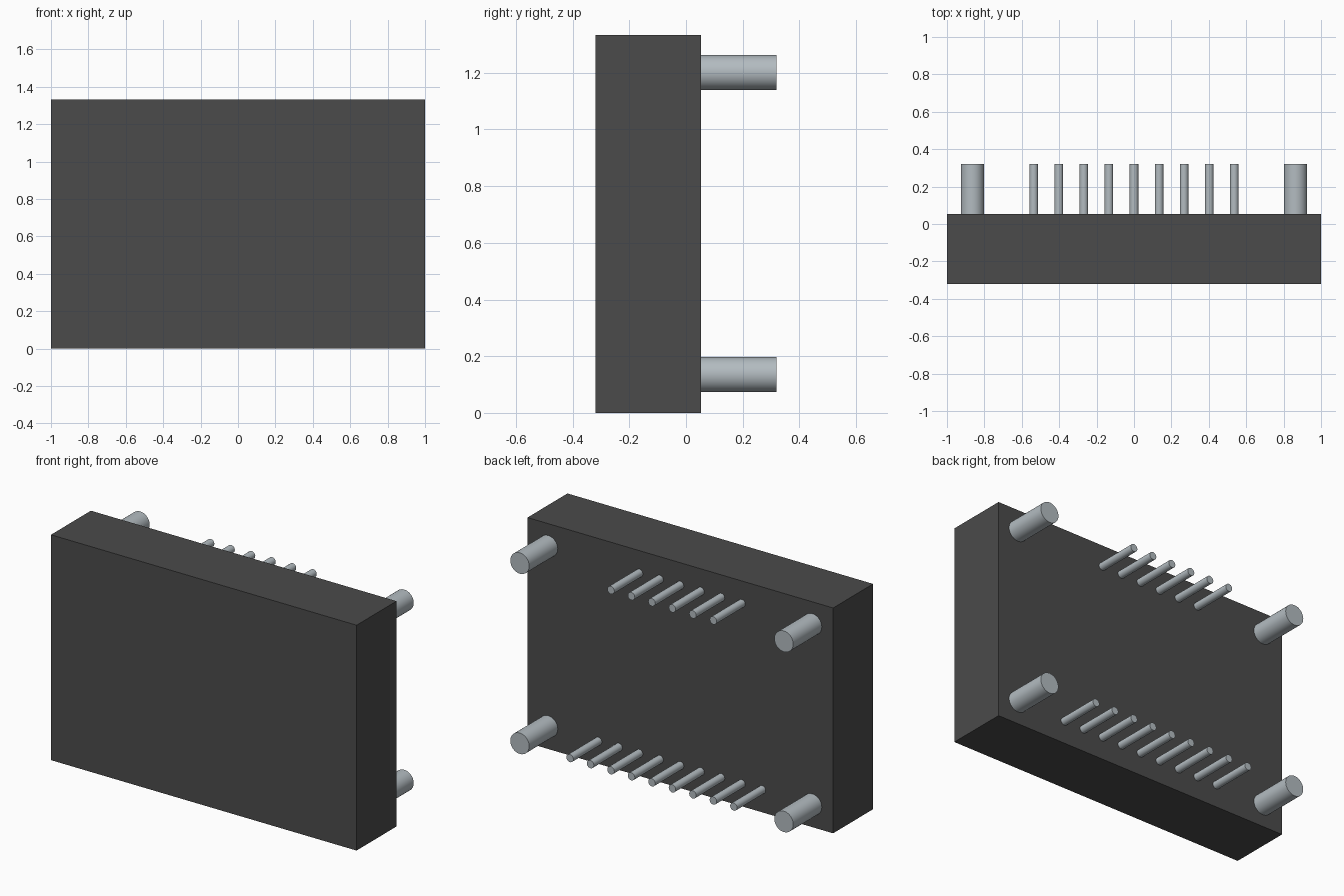
import bpy
import math

cube = bpy.data.objects.get("Cube")
if cube:
    bpy.data.objects.remove(cube, do_unlink=True)


def make_material(name, rgb):
    mat = bpy.data.materials.new(name)
    mat.use_nodes = True
    color = (*rgb, 1.0)
    mat.diffuse_color = color
    mat.node_tree.nodes["Principled BSDF"].inputs["Base Color"].default_value = color
    return mat


dark_grey = make_material("dark grey", (0.07, 0.07, 0.07))
pale_metal = make_material("pale metal", (0.45, 0.50, 0.53))

FRONT, BACK, TIP = -0.32, 0.053, 0.32
HEIGHT = 1.333
ROW_LOW, ROW_HIGH = 0.135, 1.201
PITCH = 0.134


def add_rod(name, x, z, radius, sides):
    """Round rod standing out of the back face."""
    bpy.ops.mesh.primitive_cylinder_add(
        vertices=sides, radius=radius, depth=TIP - BACK,
        location=(x, (TIP + BACK) / 2, z), rotation=(math.pi / 2, 0, 0))
    rod = bpy.context.object
    rod.name = name
    rod.data.materials.append(pale_metal)
    bpy.ops.object.shade_smooth_by_angle(angle=math.radians(40))


# Housing block
bpy.ops.mesh.primitive_cube_add(size=1, location=(0, (FRONT + BACK) / 2, HEIGHT / 2))
housing = bpy.context.object
housing.name = "housing"
housing.scale = (2, BACK - FRONT, HEIGHT)
bpy.ops.object.transform_apply(location=False, rotation=False, scale=True)
housing.data.materials.append(dark_grey)

# Corner mounting posts
for level, z in (("lower", ROW_LOW), ("upper", ROW_HIGH)):
    for side, x in (("left", 0.864), ("right", -0.864)):
        add_rod(f"{level}_{side}_post", x, z, 0.062, 32)

# Contact pins: nine below, six above (offset towards the right)
for i in range(-4, 5):
    add_rod(f"lower_pin_{i + 5}", i * PITCH, ROW_LOW, 0.023, 24)
for i in range(-3, 3):
    add_rod(f"upper_pin_{i + 4}", i * PITCH, ROW_HIGH, 0.023, 24)
